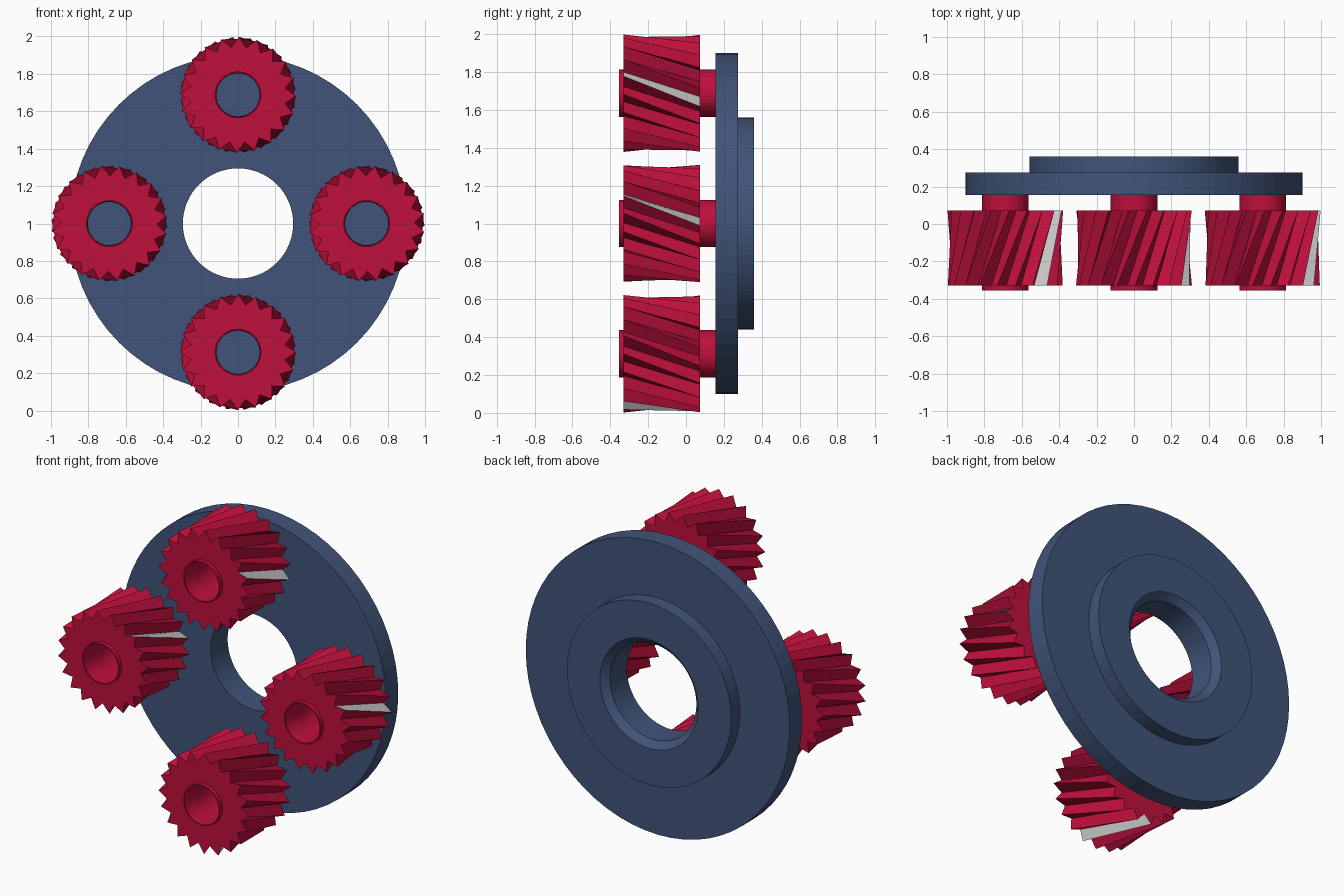
import bpy, bmesh
from math import cos, sin, pi, radians

if "Cube" in bpy.data.objects:
    bpy.data.objects.remove(bpy.data.objects["Cube"])


def material(name, rgb):
    m = bpy.data.materials.new(name)
    m.diffuse_color = (*rgb, 1)
    m.use_nodes = True
    m.node_tree.nodes["Principled BSDF"].inputs["Base Color"].default_value = m.diffuse_color
    return m


RED = material("red", (0.52, 0.005, 0.045))
BLUE = material("blue", (0.052, 0.088, 0.19))
GREY = material("grey", (0.8, 0.8, 0.8))


def ring_loft(name, rings, center, mats, marked=None):
    """Joins equal rings of (angle, radius, y) into a closed band around the y axis."""
    bm = bmesh.new()
    loops = [[bm.verts.new((r * cos(a), y, r * sin(a))) for a, r, y in ring] for ring in rings]
    n = len(loops[0])
    for k, lo in enumerate(loops):
        hi = loops[(k + 1) % len(loops)]
        for i in range(n):
            j = (i + 1) % n
            f = bm.faces.new((lo[i], lo[j], hi[j], hi[i]))
            if (k, i) == marked:
                f.material_index = 1
    bmesh.ops.recalc_face_normals(bm, faces=bm.faces)
    mesh = bpy.data.meshes.new(name)
    bm.to_mesh(mesh)
    bm.free()
    for m in mats:
        mesh.materials.append(m)
    ob = bpy.data.objects.new(name, mesh)
    ob.location = center
    bpy.context.collection.objects.link(ob)
    return ob


def lathe(name, profile, center, mat, n=64):
    rings = [[(2 * pi * i / n, r, y) for i in range(n)] for r, y in profile]
    return ring_loft(name, rings, center, [mat])


def helical_gear(name, center, phase):
    teeth, tip, root, bore = 20, 0.31, 0.255, 0.122
    front, back, twist = -0.33, 0.073, radians(-30)

    def ring(y, turn, toothed):
        return [(phase + turn + pi * i / teeth,
                 (root if i % 2 else tip) if toothed else bore, y)
                for i in range(2 * teeth)]

    # front teeth, back teeth, back bore, front bore; one tooth flank is grey
    rings = [ring(front, 0, True), ring(back, twist, True),
             ring(back, twist, False), ring(front, twist, False)]
    # the bore stays straight; the front cap uses an untwisted bore ring
    rings[3] = ring(front, 0, False)
    return ring_loft(name, rings, center, [RED, GREY], (0, 0))


# carrier plate with raised rear hub and chamfered bore
lathe("carrier_plate",
      [(0.295, 0.155), (0.90, 0.155), (0.90, 0.275), (0.56, 0.275),
       (0.56, 0.36), (0.335, 0.36), (0.295, 0.32)],
      (0, 0, 1), BLUE)

# four planet gears, each on a hollow sleeve
OFFSET = 0.688
for label, dx, dz, phase in (("top", 0, 1, 17), ("right", 1, 0, 28),
                             ("left", -1, 0, 44), ("bottom", 0, -1, -72)):
    c = (dx * OFFSET, 0, 1 + dz * OFFSET)
    helical_gear(label + "_gear", c, radians(phase))
    lathe(label + "_sleeve",
          [(0.118, -0.355), (0.125, -0.355), (0.125, 0.156), (0.118, 0.156)],
          c, RED, 48)
